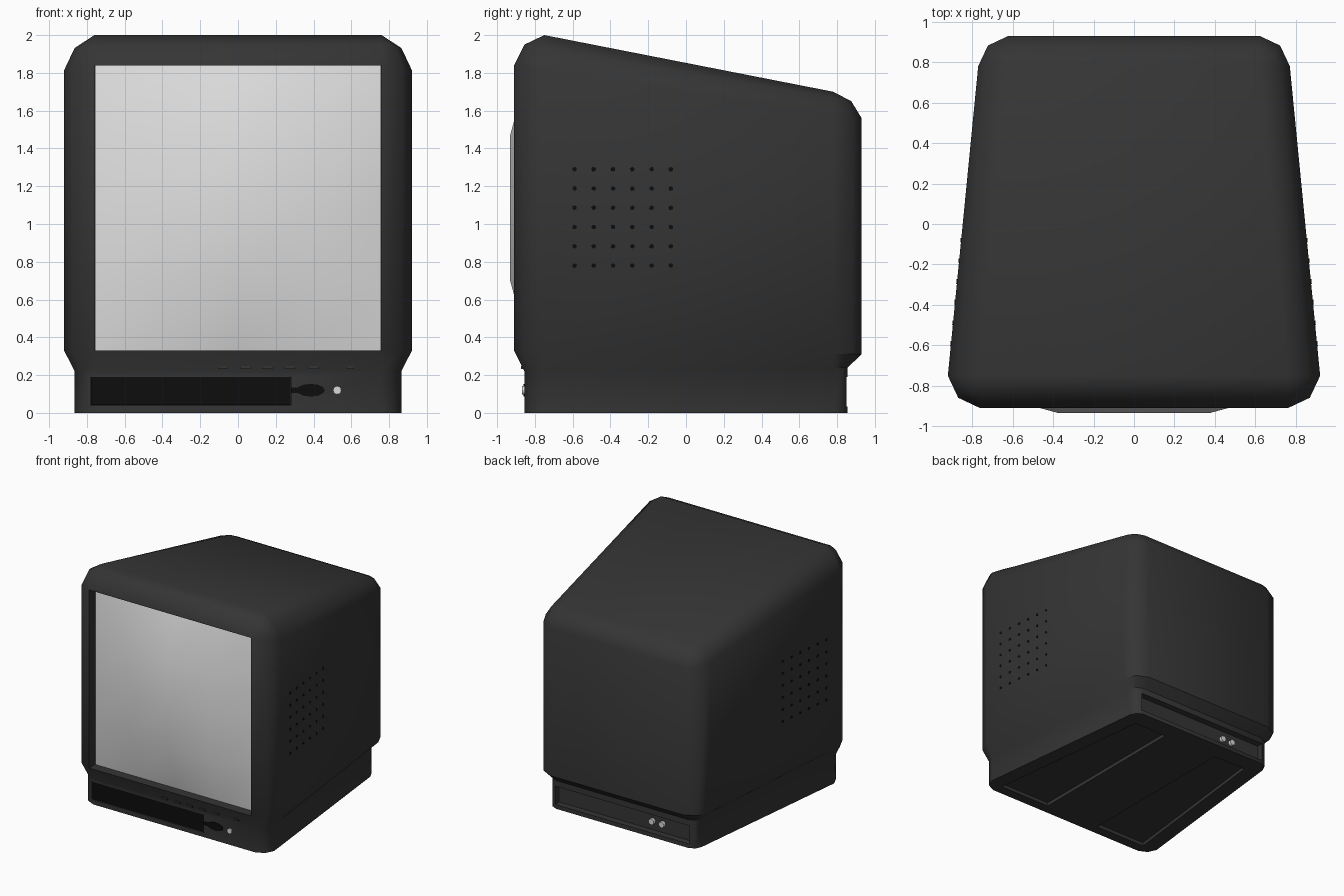
import bpy, bmesh, math
from mathutils import Vector

if "Cube" in bpy.data.objects:
    bpy.data.objects.remove(bpy.data.objects["Cube"])


def material(name, r, g, b):
    m = bpy.data.materials.new(name)
    m.diffuse_color = (r, g, b, 1)
    m.use_nodes = True
    m.node_tree.nodes["Principled BSDF"].inputs["Base Color"].default_value = m.diffuse_color
    return m


CHARCOAL = material("charcoal plastic", 0.035, 0.035, 0.035)
BLACK = material("black plastic", 0.004, 0.004, 0.004)
GLASS = material("pale grey glass", 0.75, 0.75, 0.75)
METAL = material("light grey metal", 0.7, 0.7, 0.7)


def to_object(name, bm, mat):
    bmesh.ops.recalc_face_normals(bm, faces=bm.faces)
    me = bpy.data.meshes.new(name)
    bm.to_mesh(me)
    bm.free()
    me.materials.append(mat)
    ob = bpy.data.objects.new(name, me)
    bpy.context.collection.objects.link(ob)
    return ob


def smooth(ob, deg):
    bpy.ops.object.select_all(action='DESELECT')
    ob.select_set(True)
    bpy.context.view_layer.objects.active = ob
    bpy.ops.object.shade_smooth_by_angle(angle=math.radians(deg))


def prism(name, outline, z0, z1, mat):
    """Upright prism over an xy outline."""
    bm = bmesh.new()
    rings = [[bm.verts.new((x, y, z)) for x, y in outline] for z in (z0, z1)]
    n = len(outline)
    for ring in rings:
        bm.faces.new(ring)
    for i in range(n):
        j = (i + 1) % n
        bm.faces.new((rings[0][i], rings[0][j], rings[1][j], rings[1][i]))
    return to_object(name, bm, mat)


def box(name, x0, x1, y0, y1, z0, z1, mat):
    return prism(name, [(x0, y0), (x1, y0), (x1, y1), (x0, y1)], z0, z1, mat)


def disc(name, center, axis, radius, depth, mat, sides=12, squash=1):
    """Short cylinder along an axis, optionally flattened in z."""
    bm = bmesh.new()
    bmesh.ops.create_cone(bm, cap_ends=True, segments=sides, radius1=radius,
                          radius2=radius, depth=depth)
    rot = Vector((0, 0, 1)).rotation_difference(Vector(axis)).to_matrix()
    for v in bm.verts:
        v.co = rot @ v.co
        v.co.z *= squash
        v.co += Vector(center)
    return to_object(name, bm, mat)


# Cabinet: rounded tapering rings (front radius, back radius, z front, z back)
levels = [(0.105, 0.075, 0, 0), (0.105, 0.075, 0.22, 0.24),
          (0.16, 0.15, 0.33, 0.31), (0.16, 0.15, 1.84, 1.56),
          (0.105, 0.095, 1.95, 1.65), (0, 0, 2.0, 1.70)]
bm = bmesh.new()
rings = []
for rf, rb, zf, zb in levels:
    half = [(0.76, -0.75 - rf), (0.76 + 0.68 * rf, -0.75 - 0.68 * rf), (0.76 + rf, -0.75),
            (0.62 + rb, 0.78), (0.62 + 0.68 * rb, 0.78 + 0.68 * rb), (0.62, 0.78 + rb)]
    outline = half + [(-x, y) for x, y in reversed(half)]
    ya, yb = half[0][1], half[-1][1]
    rings.append([bm.verts.new((x, y, zf + (zb - zf) * (y - ya) / (yb - ya)))
                  for x, y in outline])
for a, b in zip(rings, rings[1:]):
    for i in range(12):
        j = (i + 1) % 12
        bm.faces.new((a[i], a[j], b[j], b[i]))
bm.faces.new(rings[0])
bm.faces.new(rings[-1])
bmesh.ops.remove_doubles(bm, verts=bm.verts, dist=0.0005)
bmesh.ops.dissolve_degenerate(bm, dist=0.0005, edges=bm.edges)
bmesh.ops.recalc_face_normals(bm, faces=bm.faces)
# Screen opening is the flat front face pushed inward
front = [f for f in bm.faces if f.normal.y < -0.99 and f.calc_center_median().z > 0.8]
for f in bmesh.ops.extrude_discrete_faces(bm, faces=front)['faces']:
    bmesh.ops.translate(bm, verts=f.verts, vec=(0, 0.1, 0))
cabinet = to_object("cabinet", bm, CHARCOAL)

# Recesses: front slot, rear socket bay, two tapered channels underneath
cutters = [box("slot_cutter", -0.78, 0.28, -1.0, -0.80, 0.04, 0.19, BLACK),
           box("rear_cutter", -0.63, 0.63, 0.80, 1.0, 0.035, 0.19, CHARCOAL)]
for s in (-1, 1):
    cutters.append(prism("channel_cutter", [(s * 0.26, -0.77), (s * 0.74, -0.77),
                                            (s * 0.57, 0.70), (s * 0.26, 0.70)],
                         -0.1, 0.03, CHARCOAL))
bpy.context.view_layer.objects.active = cabinet
for c in cutters:
    c.hide_render = True
    mod = cabinet.modifiers.new("cut", 'BOOLEAN')
    mod.operation = 'DIFFERENCE'
    mod.solver = 'EXACT'
    mod.object = c
    bpy.ops.object.modifier_apply(modifier=mod.name)
for c in cutters:
    bpy.data.objects.remove(c)
smooth(cabinet, 40)

# Bulging screen glass
bm = bmesh.new()
bmesh.ops.create_grid(bm, x_segments=4, y_segments=4, size=0.758)
for v in bm.verts:
    x, z = v.co.x, v.co.y
    edge = max(abs(x), abs(z)) > 0.7
    v.co = (x, -0.83 if edge else -0.933, z * 0.996 + 1.085)
screen = to_object("screen", bm, GLASS)
for p in screen.data.polygons:
    if p.normal.y > 0:
        p.flip()
smooth(screen, 40)

# Front slot lining, latch and power button
box("slot_panel", -0.779, 0.279, -0.848, -0.79, 0.041, 0.189, BLACK)
box("latch_neck", 0.28, 0.36, -0.859, -0.84, 0.105, 0.135, BLACK)
disc("latch", (0.385, -0.855, 0.12), (0, 1, 0), 0.075, 0.012, BLACK, 12, 0.45)
disc("power_button", (0.525, -0.857, 0.12), (0, 1, 0), 0.022, 0.02, METAL)

# Row of small control buttons on the lower lip
for i, x in enumerate((-0.08, 0.04, 0.155, 0.275, 0.40, 0.595)):
    w = 0.027 if i < 5 else 0.018
    box("control_button", x - w, x + w, -0.874, -0.85, 0.232, 0.247, CHARCOAL)

# Rear sockets
for x in (-0.25, -0.345):
    disc("rear_socket", (x, 0.81, 0.11), (0, 1, 0), 0.025, 0.03, METAL)

# Speaker holes on both sides
for s in (-1, 1):
    for i in range(6):
        for j in range(6):
            y, z = -0.59 + i * 0.102, 0.78 + j * 0.102
            x = 0.92 - (y + 0.75) * 0.098
            disc("speaker_hole", (s * x, y, z), (s, 0.098, 0), 0.012, 0.006, BLACK, 8)
